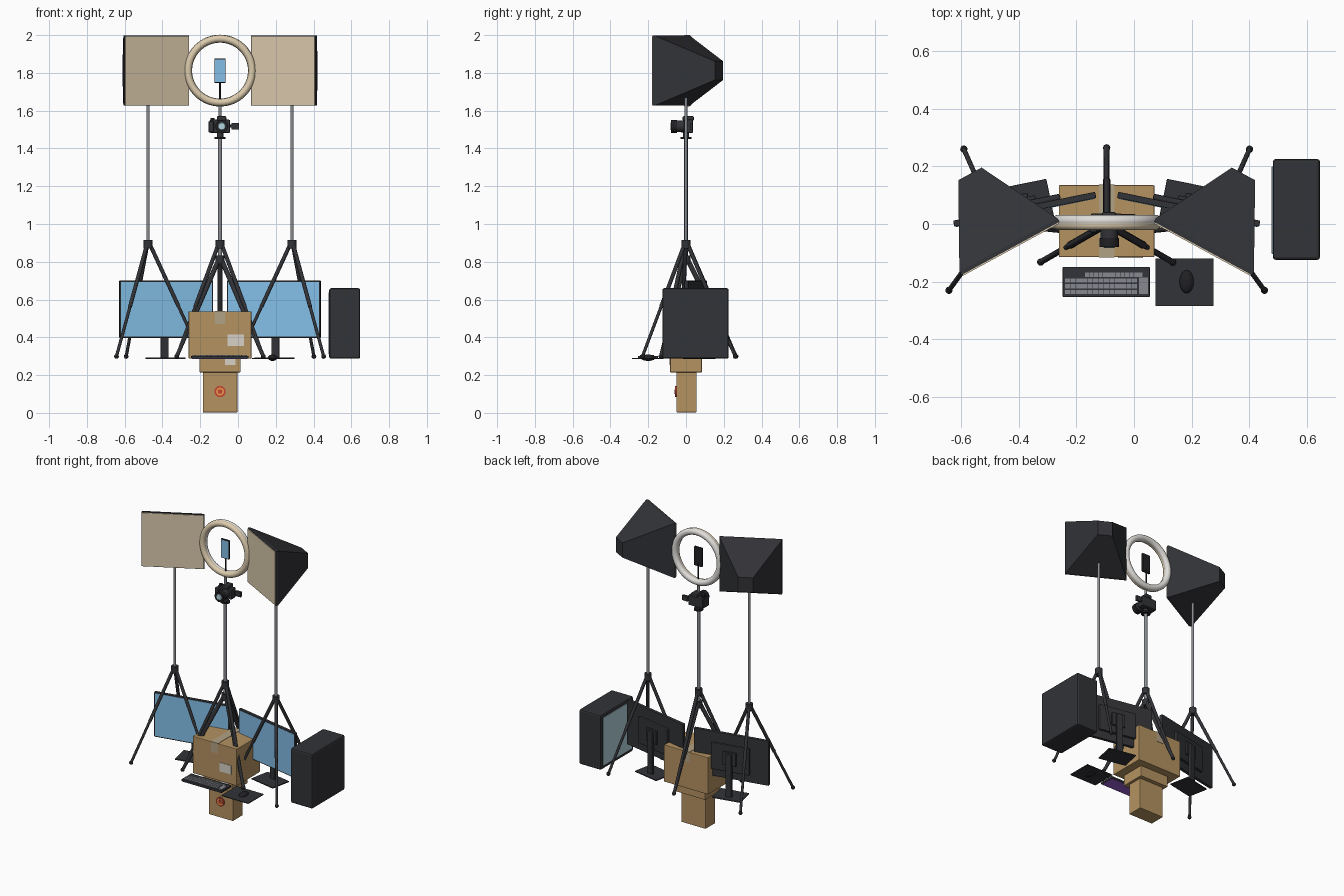
import bpy, bmesh
from math import radians, cos, sin, pi
from mathutils import Vector, Matrix

if "Cube" in bpy.data.objects:
    bpy.data.objects.remove(bpy.data.objects["Cube"])

CX = -0.095   # symmetry plane of the stands, monitors and boxes
DESK = 0.287  # level the desk items stand on


def mat(name, r, g, b):
    m = bpy.data.materials.new(name)
    m.diffuse_color = (r, g, b, 1)
    m.use_nodes = True
    m.node_tree.nodes["Principled BSDF"].inputs["Base Color"].default_value = m.diffuse_color
    return m


DARK = mat("dark_plastic", 0.032, 0.033, 0.038)
BLACK = mat("black", 0.015, 0.015, 0.018)
STEEL = mat("steel", 0.25, 0.26, 0.28)
CREAM = mat("diffuser_cream", 0.72, 0.6, 0.42)
WHITE = mat("housing_white", 0.75, 0.73, 0.7)
BLUE = mat("screen_blue", 0.23, 0.52, 0.8)
GLASS = mat("pale_glass", 0.45, 0.66, 0.74)
CARD = mat("cardboard", 0.46, 0.29, 0.12)
TAPE = mat("tape", 0.45, 0.36, 0.24)
LABEL = mat("label", 0.68, 0.64, 0.57)
RED = mat("sticker_red", 0.55, 0.06, 0.03)
ORANGE = mat("sticker_orange", 0.85, 0.3, 0.08)
KEY = mat("key_grey", 0.24, 0.25, 0.28)
PURPLE = mat("glow_purple", 0.3, 0.12, 0.65)


def finish(name, bm, m, M=None, bevel=0, smooth=False):
    me = bpy.data.meshes.new(name)
    bmesh.ops.recalc_face_normals(bm, faces=bm.faces)
    bm.to_mesh(me)
    bm.free()
    ob = bpy.data.objects.new(name, me)
    bpy.context.collection.objects.link(ob)
    ob.matrix_world = M or Matrix()
    me.materials.append(m)
    if bevel:
        b = ob.modifiers.new("bevel", 'BEVEL')
        b.width, b.segments = bevel, 2
    if smooth:
        bpy.ops.object.select_all(action='DESELECT')
        ob.select_set(True)
        bpy.context.view_layer.objects.active = ob
        bpy.ops.object.shade_smooth_by_angle(angle=radians(40))
    return ob


def box(name, x, y, z, m, M=None, bevel=0):
    """Box from (min, max) ranges along each axis."""
    bm = bmesh.new()
    bmesh.ops.create_cube(bm, size=1)
    for v in bm.verts:
        v.co = [(r[0] + r[1]) / 2 + c * (r[1] - r[0]) for c, r in zip(v.co, (x, y, z))]
    return finish(name, bm, m, M, bevel)


def rod(name, a, b, r, m, r2=None, n=20):
    a, b = Vector(a), Vector(b)
    d = b - a
    bm = bmesh.new()
    bmesh.ops.create_cone(bm, cap_ends=True, segments=n, radius1=r,
                          radius2=r if r2 is None else r2, depth=d.length)
    M = Matrix.Translation((a + b) / 2) @ d.to_track_quat('Z', 'Y').to_matrix().to_4x4()
    return finish(name, bm, m, M, smooth=True)


def ball(name, c, r, m, scale=(1, 1, 1)):
    bm = bmesh.new()
    bmesh.ops.create_uvsphere(bm, u_segments=20, v_segments=12, radius=r)
    return finish(name, bm, m, Matrix.Translation(c) @ Matrix.Diagonal((*scale, 1)), smooth=True)


def ring(name, c, R, r, m):
    bpy.ops.mesh.primitive_torus_add(location=c, rotation=(pi / 2, 0, 0), major_radius=R,
                                     minor_radius=r, major_segments=64, minor_segments=16)
    ob = bpy.context.object
    ob.name = name
    ob.data.materials.append(m)
    bpy.ops.object.shade_smooth_by_angle(angle=radians(40))


def tripod(name, x, hub, top, angles, spread, pole_r, leg_r):
    rod(name + "_collar", (x, 0, hub - 0.022), (x, 0, hub + 0.022), 0.023, DARK)
    rod(name + "_pole", (x, 0, hub), (x, 0, top), pole_r, STEEL)
    for a in angles:
        d = Vector((cos(radians(a)), sin(radians(a)), 0))
        p = Vector((x, 0, hub - 0.01)) + d * 0.014
        q = Vector((x, 0, DESK + 0.012)) + d * spread
        rod(name + "_leg_upper", p, p.lerp(q, 0.55), leg_r, DARK)
        rod(name + "_leg_lower", p.lerp(q, 0.5), q, leg_r * 0.8, DARK)
        ball(name + "_foot", q, 0.0125, BLACK)


def softbox(M):
    bm = bmesh.new()
    rings = []
    for y, w, h in ((0, 0.194, 0.185), (0.014, 0.194, 0.185), (0.295, 0.046, 0.05)):
        rings.append([bm.verts.new((sx * w, y, sz * h))
                      for sx, sz in ((-1, -1), (1, -1), (1, 1), (-1, 1))])
    for r0, r1 in zip(rings, rings[1:]):
        for i in range(4):
            bm.faces.new((r0[i], r0[(i + 1) % 4], r1[(i + 1) % 4], r1[i]))
    bm.faces.new(rings[0])
    bm.faces.new(rings[-1])
    finish("softbox_shell", bm, DARK, M)
    box("softbox_diffuser", (-0.19, 0.19), (-0.005, 0.004), (-0.181, 0.181), CREAM, M)


def monitor(M):
    box("monitor_body", (-0.252, 0.252), (-0.01, 0.012), (0.397, 0.7), DARK, M, 0.003)
    box("monitor_screen", (-0.246, 0.246), (-0.012, -0.008), (0.405, 0.694), BLUE, M)
    box("monitor_back_panel", (-0.13, 0.13), (0.01, 0.03), (0.45, 0.63), DARK, M, 0.006)
    box("monitor_mount", (-0.045, 0.045), (0.028, 0.042), (0.5, 0.59), DARK, M, 0.003)
    box("monitor_neck", (-0.021, 0.021), (0.036, 0.056), (0.29, 0.58), DARK, M, 0.004)
    box("monitor_base", (-0.095, 0.095), (-0.05, 0.09), (0.285, 0.294), DARK, M, 0.003)


# Paired softboxes on stands and angled monitors
for s in (-1, 1):
    x = CX + s * 0.381
    tripod("softbox_stand", x, 0.893, 1.76,
           [90 - s * k for k in (24, 144, 264)], 0.285, 0.0085, 0.0105)
    softbox(Matrix.Translation((CX + s * 0.335, -0.085, 1.812))
            @ Matrix.Rotation(radians(-s * 28.5), 4, 'Z'))
    monitor(Matrix.Translation((CX + s * 0.285, 0.05, 0))
            @ Matrix.Rotation(radians(-s * 11.5), 4, 'Z'))

# Ring light with phone, and camera tripod sharing the centre
tripod("ring_light_stand", CX, 0.893, 1.64, (90, 210, 330), 0.265, 0.0085, 0.0105)
tripod("camera_tripod", CX, 0.81, 1.47, (90, 210, 330), 0.265, 0.011, 0.013)
ring("ring_light_tube", (CX, -0.002, 1.812), 0.169, 0.0195, CREAM)
ring("ring_light_housing", (CX, 0.011, 1.812), 0.169, 0.021, WHITE)
rod("phone_arm", (CX, 0.005, 1.63), (CX, 0.005, 1.77), 0.005, BLACK)
box("phone_body", (CX - 0.03, CX + 0.03), (-0.005, 0.007), (1.747, 1.877), BLACK, bevel=0.003)
box("phone_screen", (CX - 0.027, CX + 0.027), (-0.007, -0.004), (1.752, 1.872), BLUE)

# Camera
rod("camera_plate", (CX, 0, 1.45), (CX, 0, 1.46), 0.03, BLACK)
rod("camera_head", (CX, 0, 1.46), (CX, 0, 1.485), 0.017, DARK)
box("camera_body", (-0.15, -0.042), (-0.01, 0.037), (1.482, 1.552), DARK, bevel=0.006)
box("camera_grip", (-0.157, -0.127), (-0.03, 0.03), (1.484, 1.545), DARK, bevel=0.008)
box("camera_viewfinder", (-0.112, -0.062), (-0.018, 0.042), (1.545, 1.572), DARK, bevel=0.008)
rod("camera_dial", (-0.135, 0.01, 1.55), (-0.135, 0.01, 1.562), 0.011, BLACK)
lx, lz = -0.086, 1.517
rod("lens_barrel", (lx, 0, lz), (lx, -0.05, lz), 0.03, DARK, n=32)
rod("lens_hood", (lx, -0.048, lz), (lx, -0.08, lz), 0.034, BLACK, n=32)
rod("lens_glass", (lx, -0.078, lz), (lx, -0.083, lz), 0.023, GLASS, 0.018, n=32)
box("camera_screen_arm", (-0.045, -0.03), (0.025, 0.034), (1.51, 1.526), BLACK)
box("camera_side_screen", (-0.034, 0.006), (0.02, 0.034), (1.5, 1.536), DARK, bevel=0.002)


# Stacked cartons with tape and shipping labels
def carton(name, w, d, z0, z1, yc, label=True):
    h = z1 - z0
    y0, y1 = yc - d / 2, yc + d / 2
    box(name, (CX - w / 2, CX + w / 2), (y0, y1), (z0, z1), CARD, bevel=0.003)
    if label:
        t = w * 0.08
        box(name + "_tape_top", (CX - t, CX + t), (y0 - 0.002, y1 + 0.002), (z1 - 0.001, z1 + 0.002), TAPE)
        for y in (y0, y1):
            box(name + "_tape_end", (CX - t, CX + t), (y - 0.002, y + 0.002), (z1 - h * 0.27, z1), TAPE)
        box(name + "_label", (CX + w * 0.12, CX + w * 0.38), (y0 - 0.003, y0 + 0.001),
            (z0 + h * 0.27, z0 + h * 0.51), LABEL)


carton("large_carton", 0.332, 0.25, DESK, 0.538, 0.01)
carton("medium_carton", 0.217, 0.168, 0.215, 0.36, 0)
carton("small_carton", 0.183, 0.106, 0.003, 0.217, 0.003, False)
for name, r, y, m in (("sticker_disc", 0.03, -0.057, RED), ("sticker_ring", 0.021, -0.059, ORANGE),
                      ("sticker_centre", 0.012, -0.061, RED)):
    rod(name, (CX, -0.048, 0.113), (CX, y, 0.113), r, m, n=32)

# Computer tower with a glass side
box("tower_case", (0.483, 0.647), (-0.125, 0.226), (DESK, 0.66), DARK, bevel=0.01)
box("tower_glass", (0.479, 0.49), (-0.105, 0.2), (0.312, 0.637), GLASS, bevel=0.002)

# Keyboard
box("keyboard_glow", (-0.243, 0.051), (-0.25, -0.153), (0.285, 0.288), PURPLE)
box("keyboard_case", (-0.248, 0.055), (-0.254, -0.149), (0.287, 0.302), DARK, bevel=0.003)
for row, (xa, xb) in enumerate(((-0.24, 0.012), (-0.24, 0.012), (-0.24, 0.012), (-0.17, 0.03))):
    y = -0.244 + row * 0.02
    n = 13
    w = (xb - xa) / n
    for i in range(n):
        box("key", (xa + i * w, xa + (i + 0.92) * w), (y, y + 0.015), (0.301, 0.307), KEY)
box("number_keys", (0.018, 0.048), (-0.244, -0.186), (0.301, 0.307), KEY)

# Mouse and pad
box("mouse_pad", (0.074, 0.277), (-0.285, -0.12), (0.285, 0.29), DARK)
ball("mouse", (0.183, -0.201, 0.292), 0.04, BLACK, (0.62, 1, 0.42))
